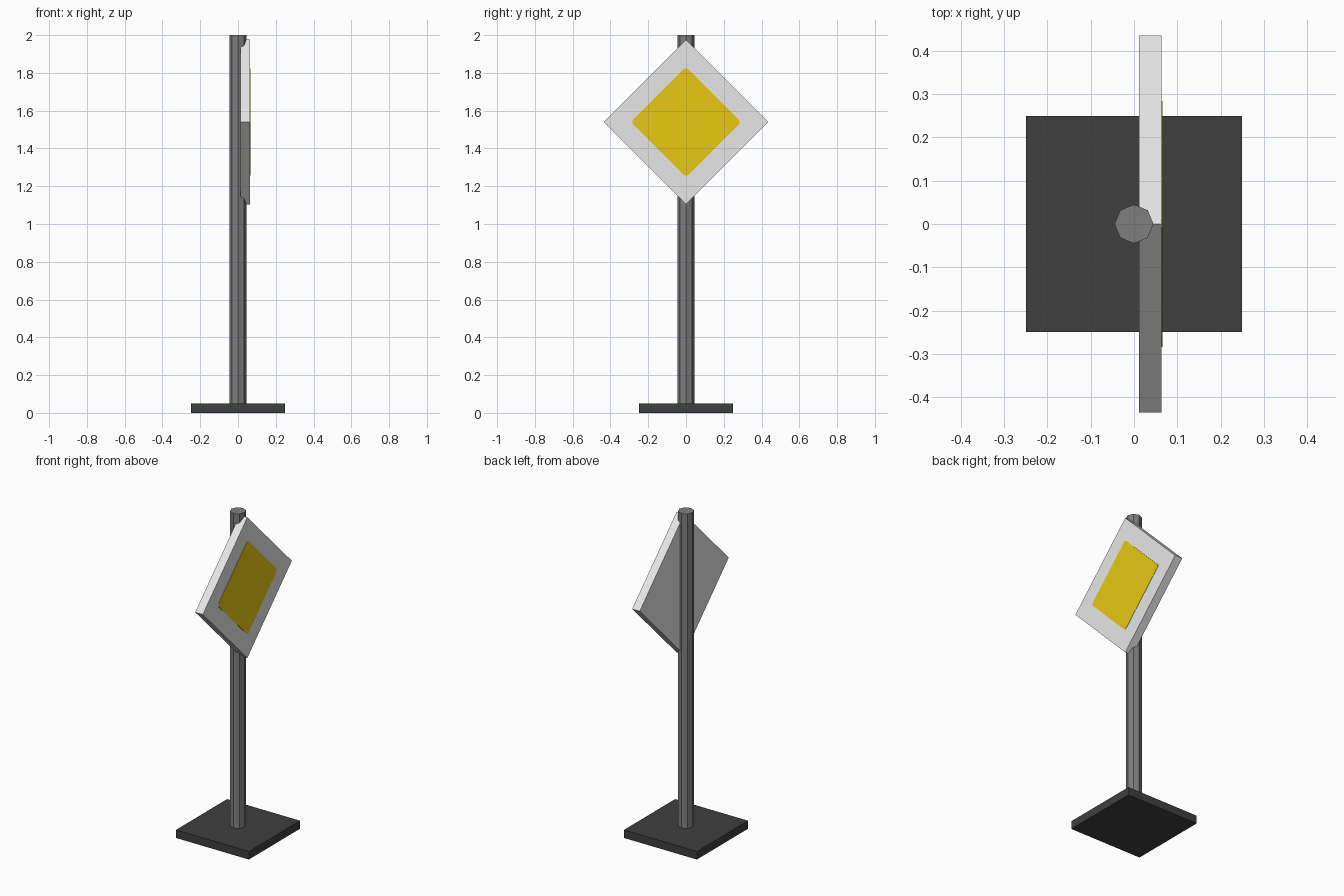
import bpy, bmesh, math
from mathutils import Matrix

if "Cube" in bpy.data.objects:
    bpy.data.objects.remove(bpy.data.objects["Cube"])


def material(name, rgb):
    m = bpy.data.materials.new(name)
    m.diffuse_color = (*rgb, 1.0)
    m.use_nodes = True
    m.node_tree.nodes["Principled BSDF"].inputs["Base Color"].default_value = m.diffuse_color
    return m


def finish(name, bm, mat):
    mesh = bpy.data.meshes.new(name)
    bmesh.ops.recalc_face_normals(bm, faces=bm.faces[:])
    bm.to_mesh(mesh)
    bm.free()
    mesh.materials.append(mat)
    obj = bpy.data.objects.new(name, mesh)
    bpy.context.collection.objects.link(obj)
    return obj


def box(size, centre, rot_x=0.0):
    bm = bmesh.new()
    mat = (Matrix.Translation(centre) @ Matrix.Rotation(rot_x, 4, 'X')
           @ Matrix.Diagonal((*size, 1.0)))
    bmesh.ops.create_cube(bm, size=1.0, matrix=mat)
    return bm


dark = material("dark_grey", (0.05, 0.05, 0.05))
grey = material("post_grey", (0.21, 0.21, 0.21))
white = material("sign_white", (0.8, 0.8, 0.8))
yellow = material("sign_yellow", (0.8, 0.58, 0.006))

SIGN_Z = 1.54

# Square foot plate
finish("base_plate", box((0.5, 0.5, 0.05), (0, 0, 0.025)), dark)

# Eight-sided post standing on the plate
bm = bmesh.new()
bmesh.ops.create_cone(bm, cap_ends=True, segments=8, radius1=0.045, radius2=0.045,
                      depth=1.95, matrix=Matrix.Translation((0, 0, 1.025)))
finish("post", bm, grey)

# Diamond panel facing +x
side = 0.436 * math.sqrt(2)
finish("sign_panel", box((0.052, side, side), (0.038, 0, SIGN_Z), math.pi / 4), white)

# Thin yellow diamond on the panel front, its corners slightly clipped
bm = bmesh.new()
tip, clip = 0.284, 0.008
corners = [(tip, -clip), (tip, clip), (clip, tip), (-clip, tip),
           (-tip, clip), (-tip, -clip), (-clip, -tip), (clip, -tip)]
face = bm.faces.new([bm.verts.new((0.0635, y, SIGN_Z + z)) for y, z in corners])
plate = bmesh.ops.extrude_face_region(bm, geom=[face])
for v in plate["geom"]:
    if isinstance(v, bmesh.types.BMVert):
        v.co.x = 0.0655
finish("yellow_field", bm, yellow)
